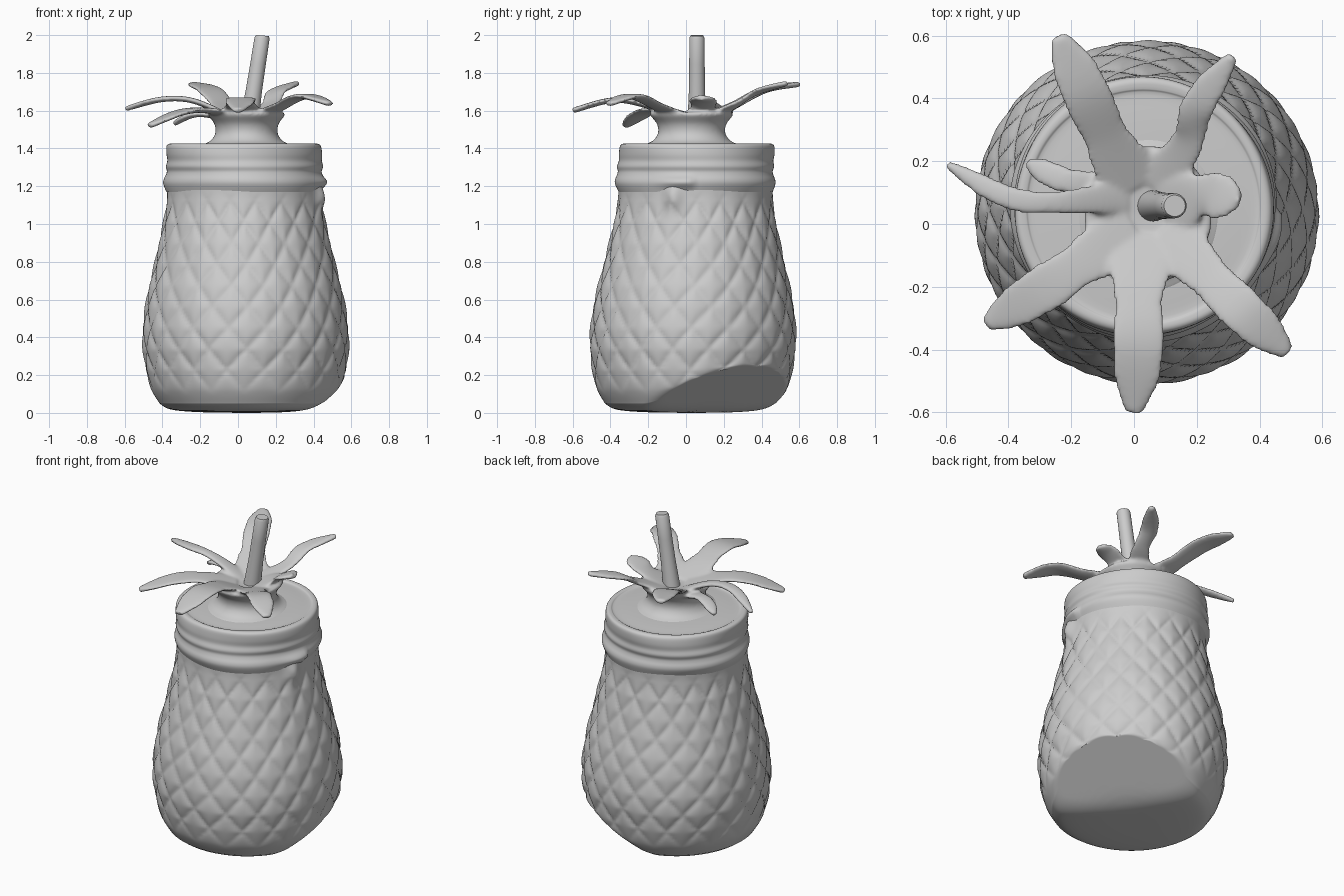
import bpy, bmesh, math
from mathutils import Vector

if "Cube" in bpy.data.objects:
    bpy.data.objects.remove(bpy.data.objects["Cube"])


def catmull(pts, n):
    """Smooth resampling of a short list of points."""
    pts = [Vector(p) for p in pts]
    out = []
    for i in range(len(pts) - 1):
        a, b, c, d = pts[max(i - 1, 0)], pts[i], pts[i + 1], pts[min(i + 2, len(pts) - 1)]
        for k in range(n):
            t = k / n
            out.append(0.5 * (2 * b + (c - a) * t + (2 * a - 5 * b + 4 * c - d) * t ** 2
                              + (3 * b - a - 3 * c + d) * t ** 3))
    return out + [pts[-1]]


def finish(name, bm, angle=50):
    bmesh.ops.recalc_face_normals(bm, faces=bm.faces)
    me = bpy.data.meshes.new(name)
    bm.to_mesh(me)
    bm.free()
    ob = bpy.data.objects.new(name, me)
    bpy.context.collection.objects.link(ob)
    bpy.ops.object.select_all(action='DESELECT')
    ob.select_set(True)
    bpy.context.view_layer.objects.active = ob
    bpy.ops.object.shade_smooth_by_angle(angle=math.radians(angle))
    return ob


def skin(bm, rings, cap_start=False, cap_end=False):
    vr = [[bm.verts.new(p) for p in r] for r in rings]
    n = len(vr[0])
    for a, b in zip(vr, vr[1:]):
        for i in range(n):
            bm.faces.new((a[i], a[(i + 1) % n], b[(i + 1) % n], b[i]))
    if cap_start:
        bm.faces.new(vr[0])
    if cap_end:
        bm.faces.new(vr[-1])


def axis(z):
    """The jar leans very slightly, so its centre shifts with height."""
    t = min(z / 1.42, 1)
    return 0.045 - 0.015 * t, 0.03 + 0.025 * t


def lathe(profile, segs, relief):
    rings = []
    for r, z in profile:
        cx, cy = axis(z)
        ring = []
        for i in range(segs):
            a = 2 * math.pi * i / segs
            rr = r + relief(a, z, r)
            ring.append(Vector((cx + rr * math.cos(a), cy + rr * math.sin(a), z)))
        rings.append(ring)
    return rings


# Jar body with soft, slightly uneven woven diamond relief
def weave(a, z, r):
    fade = max(0, min(1, (z - 0.1) / 0.15, (1.17 - z) / 0.12))
    warp = 0.25 * math.sin(3 * a + 5 * z)
    h = min(abs(math.sin(9 * a + 14 * z + warp)), abs(math.sin(9 * a - 14 * z + warp)))
    loop = 0.035 * math.exp(-((a - 6.0) / 0.11) ** 2 - ((z - 1.14) / 0.07) ** 2)
    return fade * (0.017 * math.sqrt(h) - 0.012) + loop


base = [(0.001, 0.0), (0.25, 0.004), (0.40, 0.018), (0.46, 0.05)]
wall = [(0.46, 0.05), (0.505, 0.13), (0.532, 0.25), (0.545, 0.4), (0.522, 0.6),
        (0.475, 0.8), (0.43, 1.0), (0.41, 1.12), (0.41, 1.24)]
rings = lathe(catmull(base, 5)[:-1] + catmull(wall, 12), 240, weave)
for ring in rings:
    for p in ring:  # softly slanted flat at the back right foot
        d = -0.115 + 0.5 * p.x + 0.38 * p.y - p.z
        p.z += max(0, d) + (0.04 - abs(d)) ** 2 / 0.16 * (abs(d) < 0.04 and p.z > 0.001)
bm = bmesh.new()
skin(bm, rings, cap_start=True)
finish("jar_body", bm)


# Screw lid with shallow, wavering ridges and a soft bulge above the loop
def lid_wave(a, z, r):
    if r < 0.38:
        return 0
    return 0.004 * math.sin(3 * a + 20 * z) + 0.022 * math.exp(-((a - 6.1) / 0.25) ** 2 - ((z - 1.22) / 0.03) ** 2)


lid = [(0.408, 1.17), (0.424, 1.21), (0.424, 1.235), (0.414, 1.26), (0.41, 1.28), (0.416, 1.305),
       (0.409, 1.335), (0.412, 1.37), (0.409, 1.41), (0.396, 1.424), (0.375, 1.424),
       (0.355, 1.418), (0.25, 1.424), (0.001, 1.43)]
bm = bmesh.new()
skin(bm, lathe(catmull(lid, 4), 128, lid_wave), cap_end=True)
finish("lid", bm, 70)

# Crown: flaring neck with leaves, fused by remeshing
bm = bmesh.new()
neck = [(0.001, 1.40), (0.23, 1.41), (0.19, 1.44), (0.165, 1.48), (0.17, 1.53), (0.205, 1.58),
        (0.185, 1.592), (0.12, 1.57), (0.001, 1.56)]
rings = []
for r, z in catmull(neck, 4):
    rings.append([Vector((0.045 + r * math.cos(a), 0.03 + r * 1.08 * math.sin(a), z))
                  for a in [2 * math.pi * i / 48 for i in range(48)]])
skin(bm, rings, True, True)


def leaf(bm, pts, width):
    """Flattened, slightly cupped blade along a spine."""
    spine = catmull(pts, 8)
    n = len(spine) - 1
    keys = [1.5, 1.15, 0.88, 1.0, 0.9, 0.3]
    rings = []
    for i, p in enumerate(spine):
        d = (spine[min(i + 1, n)] - spine[max(i - 1, 0)]).normalized()
        side = d.cross(Vector((0, 0, 1))).normalized()
        up = side.cross(d)
        f = i / n * 5
        k = min(int(f), 4)
        w = width / 2 * (keys[k] + (keys[k + 1] - keys[k]) * (f - k))
        ring = []
        for j in range(16):
            a = 2 * math.pi * j / 16
            c = math.cos(a)
            ring.append(p + side * w * c + up * (0.015 * math.sin(a) + 0.06 * w * c * c))
        rings.append(ring)
    skin(bm, rings, True, True)


leaves = [
    ([(0.0, 0.12, 1.56), (-0.08, 0.26, 1.63), (-0.155, 0.42, 1.71), (-0.24, 0.60, 1.74)], 0.165),
    ([(0.07, 0.12, 1.56), (0.17, 0.26, 1.63), (0.205, 0.38, 1.70), (0.315, 0.535, 1.745)], 0.115),
    ([(0.10, 0.05, 1.56), (0.20, 0.09, 1.61), (0.27, 0.09, 1.65), (0.34, 0.08, 1.67)], 0.155),
    ([(0.10, -0.02, 1.56), (0.22, -0.15, 1.62), (0.35, -0.28, 1.675), (0.49, -0.41, 1.635)], 0.155),
    ([(0.03, -0.04, 1.56), (0.015, -0.22, 1.63), (0.015, -0.39, 1.655), (0.0, -0.60, 1.60)], 0.175),
    ([(0.0, -0.02, 1.56), (-0.16, -0.12, 1.60), (-0.30, -0.215, 1.59), (-0.47, -0.32, 1.52)], 0.16),
    ([(-0.03, 0.09, 1.56), (-0.23, 0.07, 1.65), (-0.40, 0.085, 1.66), (-0.595, 0.19, 1.61)], 0.08),
    ([(-0.05, 0.11, 1.55), (-0.18, 0.13, 1.58), (-0.26, 0.155, 1.57), (-0.34, 0.195, 1.53)], 0.09),
]
for pts, width in leaves:
    leaf(bm, pts, width)
crown = finish("leaf_crown", bm)
rm = crown.modifiers.new("fuse", 'REMESH')
rm.mode = 'VOXEL'
rm.voxel_size = 0.009
rm.use_smooth_shade = True
sm = crown.modifiers.new("soften", 'SMOOTH')
sm.factor = 0.5
sm.iterations = 7

# Drinking straw
bm = bmesh.new()
rings = []
for z, r in [(1.55, 0.05), (1.7, 0.043), (1.85, 0.041), (1.985, 0.04), (1.998, 0.034)]:
    x = 0.06 + (z - 1.55) * 0.155
    rings.append([Vector((x + r * math.cos(a), 0.058 + r * math.sin(a), z - 0.1 * r * math.cos(a)))
                  for a in [2 * math.pi * i / 32 for i in range(32)]])
skin(bm, rings, True, True)
finish("straw", bm)
